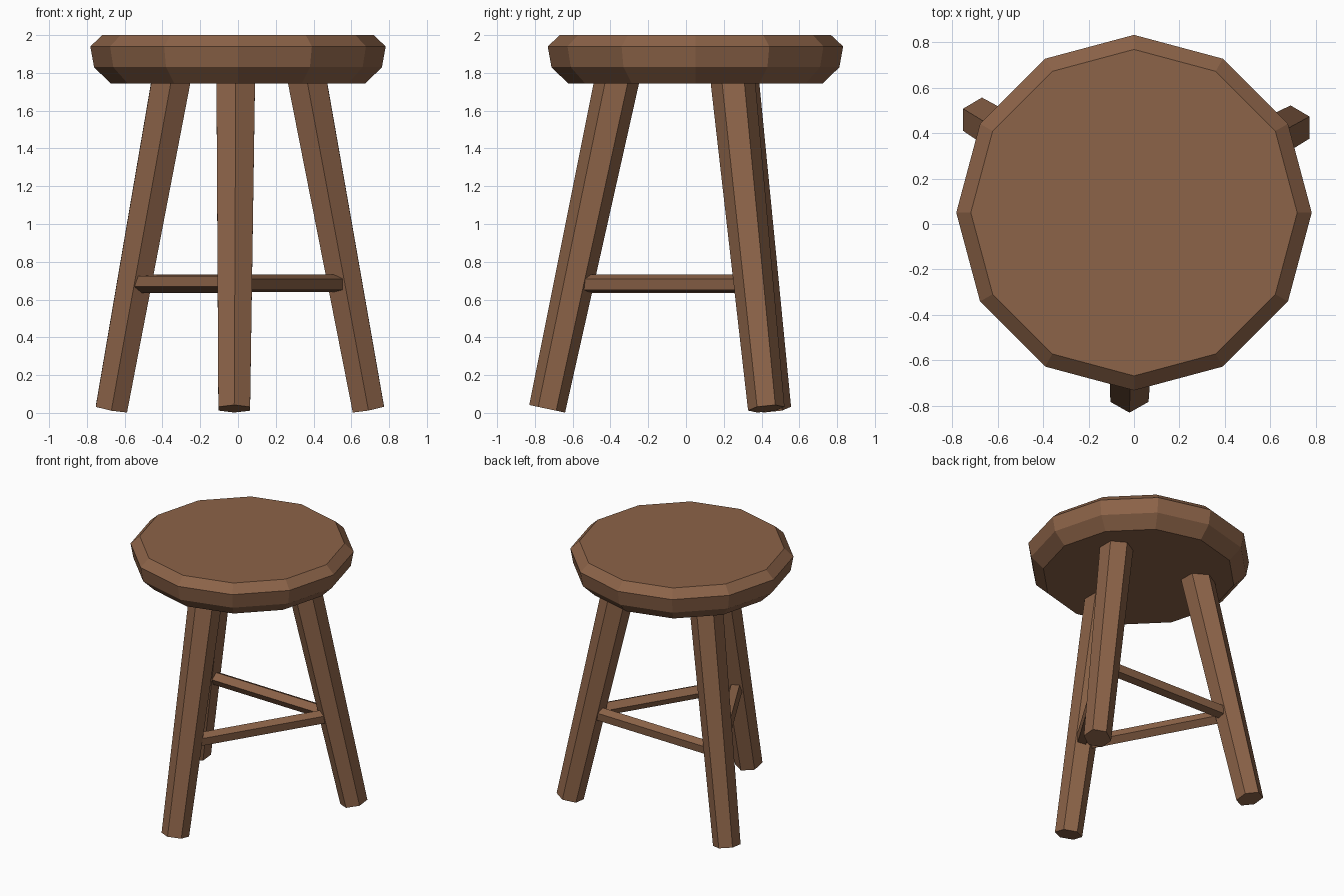
import bpy, bmesh, math
from mathutils import Vector, Matrix

if "Cube" in bpy.data.objects:
    bpy.data.objects.remove(bpy.data.objects["Cube"])

wood = bpy.data.materials.new("brown wood")
wood.diffuse_color = (0.262, 0.125, 0.065, 1)
wood.use_nodes = True
wood.node_tree.nodes["Principled BSDF"].inputs["Base Color"].default_value = wood.diffuse_color

CENTRE = Vector((0, 0.05, 0))


def loft(name, rings):
    """Flat-shaded solid skinned over a list of equal-length point rings."""
    bm = bmesh.new()
    vs = [[bm.verts.new(p) for p in ring] for ring in rings]
    n = len(vs[0])
    for a, b in zip(vs, vs[1:]):
        for i in range(n):
            j = (i + 1) % n
            bm.faces.new((a[i], a[j], b[j], b[i]))
    bm.faces.new(vs[0])
    bm.faces.new(vs[-1])
    bmesh.ops.recalc_face_normals(bm, faces=bm.faces)
    me = bpy.data.meshes.new(name)
    bm.to_mesh(me)
    bm.free()
    me.materials.append(wood)
    ob = bpy.data.objects.new(name, me)
    bpy.context.collection.objects.link(ob)
    return ob


def ring(c, u, v, r, n, start=0.0):
    angles = [math.radians(start) + math.tau * i / n for i in range(n)]
    return [c + r * (math.cos(a) * u + math.sin(a) * v) for a in angles]


def bar(name, p0, p1, r0, r1, n, outward, start=0.0):
    """Tapered n-sided bar; start is the angle of a corner up from outward."""
    d = (p1 - p0).normalized()
    u = (outward - d * outward.dot(d)).normalized()
    v = u.cross(d)
    loft(name, [ring(p0, u, v, r0, n, start), ring(p1, u, v, r1, n, start)])


# Seat: chamfered twelve-sided disc
X, Y = Vector((1, 0, 0)), Vector((0, 1, 0))
profile = [(0.675, 1.745), (0.762, 1.83), (0.782, 1.94), (0.718, 2.0)]
loft("seat", [ring(CENTRE + Vector((0, 0, z)), X, Y, r, 12) for r, z in profile])

# Legs: three splayed hexagonal posts, thinner at the foot
foot = Vector((-0.02, -0.785, 0.022))
head = Vector((-0.0115, -0.397, 1.85))
names = ["front", "right", "left"]
joints = []
for i, side in enumerate(names):
    rot = Matrix.Rotation(math.tau * i / 3, 3, "Z")
    p0, p1 = CENTRE + rot @ foot, CENTRE + rot @ head
    bar(side + "_leg", p0, p1, 0.097, 0.119, 6, rot @ Vector((0, -1, 0)))
    joints.append(p0.lerp(p1, (0.685 - foot.z) / (head.z - foot.z)))

# Stretchers: five-sided rails joining neighbouring legs
for i, start in enumerate((30, 30, 52)):
    a, b = joints[i], joints[(i + 1) % 3]
    out = (b - a).cross(Vector((0, 0, 1)))
    bar(f"{names[i]}_stretcher", a, b, 0.05, 0.05, 5, out, start)
